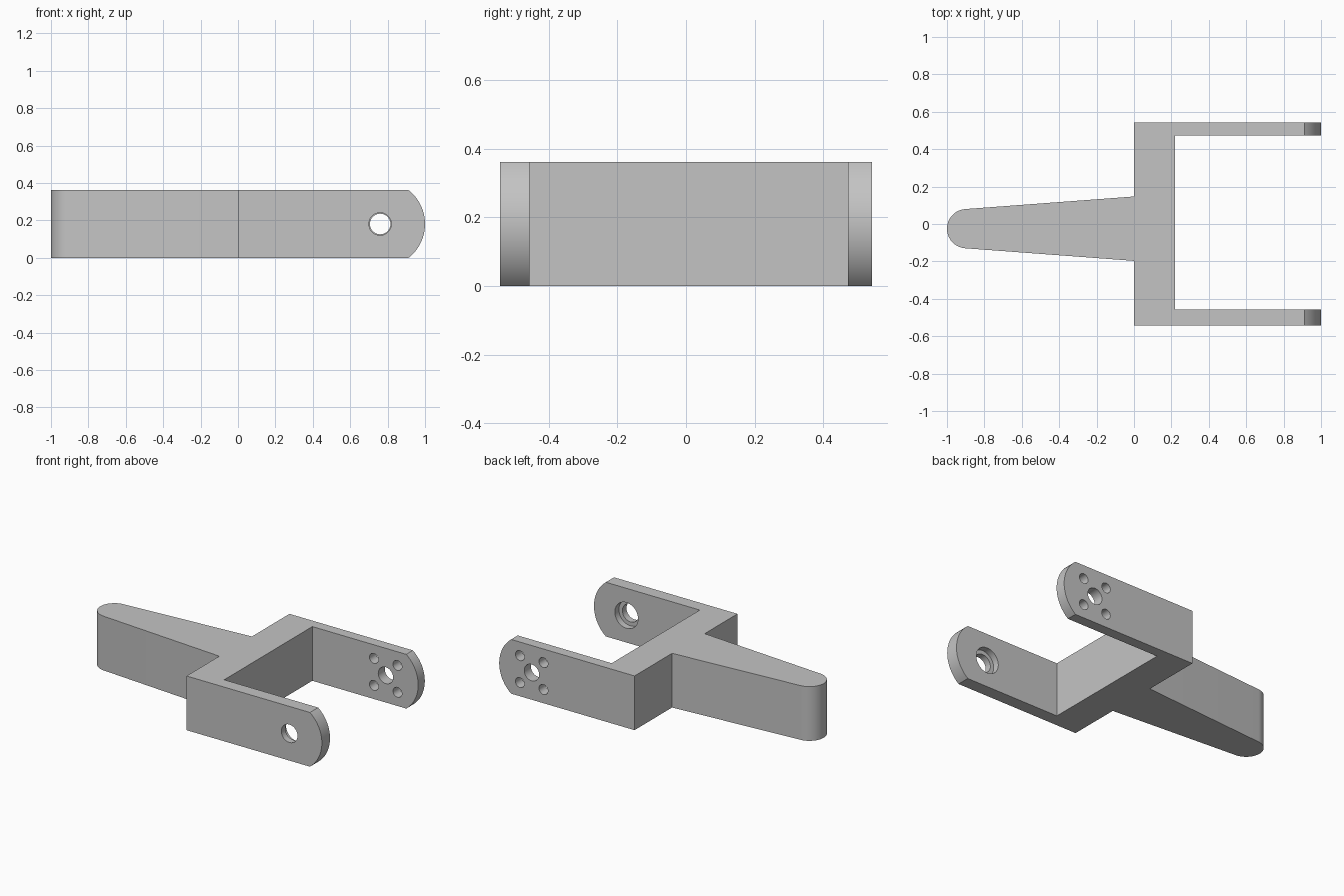
import bpy
import bmesh
from math import asin, cos, pi, radians, sin
from mathutils import Vector

if "Cube" in bpy.data.objects:
    bpy.data.objects.remove(bpy.data.objects["Cube"], do_unlink=True)

HEIGHT = 0.362
MID = HEIGHT / 2
HALF = 0.543           # half width of the fork
BORE_X = 0.76          # pivot axis position

grey = bpy.data.materials.new("plain grey")
grey.use_nodes = True
grey.diffuse_color = (0.55, 0.55, 0.55, 1)
grey.node_tree.nodes["Principled BSDF"].inputs["Base Color"].default_value = grey.diffuse_color


def arc(cx, cy, r, start, end, steps=24):
    return [(cx + r * cos(start + (end - start) * i / steps),
             cy + r * sin(start + (end - start) * i / steps)) for i in range(steps + 1)]


def prism(name, points, sweep):
    """Close a ring of 3D points and sweep it along a vector."""
    bm = bmesh.new()
    face = bm.faces.new([bm.verts.new(p) for p in points])
    swept = bmesh.ops.extrude_face_region(bm, geom=[face])
    bmesh.ops.translate(bm, vec=Vector(sweep),
                        verts=[g for g in swept["geom"] if isinstance(g, bmesh.types.BMVert)])
    bmesh.ops.recalc_face_normals(bm, faces=bm.faces)
    mesh = bpy.data.meshes.new(name)
    bm.to_mesh(mesh)
    bm.free()
    mesh.materials.append(grey)
    obj = bpy.data.objects.new(name, mesh)
    bpy.context.collection.objects.link(obj)
    return obj


def carve(target, cutter, operation):
    """Apply a boolean and discard its cutter."""
    cutter.hide_render = True
    mod = target.modifiers.new("carve", "BOOLEAN")
    mod.operation, mod.solver, mod.object = operation, "EXACT", cutter
    bpy.context.view_layer.objects.active = target
    bpy.ops.object.modifier_apply(modifier=mod.name)
    bpy.data.objects.remove(cutter, do_unlink=True)


def drill(target, x, z, r, y0, y1):
    ring = arc(x, z, r, 0, 2 * pi, 40)[:-1]
    carve(target, prism("drill", [(px, y0, pz) for px, pz in ring], (0, y1 - y0, 0)), "DIFFERENCE")


# Plan outline: fork arms, crossbar and tapered tongue with a round nose
nose = arc(-0.895, -0.025, 0.105, radians(94), radians(266))
outline = [(1.1, HALF), (0, HALF), (0, 0.147), *nose, (0, -0.197), (0, -HALF),
           (1.1, -HALF), (1.1, -0.457), (0.218, -0.457), (0.218, 0.473), (1.1, 0.473)]
fork = prism("fork_bracket", [(x, y, 0) for x, y in outline], (0, 0, HEIGHT))

# Round both arm ends in side view
r_end = 0.23
half_angle = asin(MID / r_end)
ends = arc(1 - r_end, MID, r_end, -half_angle, half_angle)
side = [(-1.2, -0.1), (ends[0][0], -0.1), *ends, (ends[-1][0], HEIGHT + 0.1), (-1.2, HEIGHT + 0.1)]
carve(fork, prism("end_profile", [(x, -0.7, z) for x, z in side], (0, 1.4, 0)), "INTERSECT")

# Front arm: through hole with a counterbore on the inside face
drill(fork, BORE_X, MID, 0.06, -0.7, -0.3)
drill(fork, BORE_X, MID, 0.086, -0.5, -0.3)

# Back arm: central hole surrounded by four screw holes
drill(fork, BORE_X, MID, 0.055, 0.3, 0.7)
for sx in (-1, 1):
    for sz in (-1, 1):
        drill(fork, BORE_X + sx * 0.087, MID + sz * 0.09, 0.033, 0.3, 0.7)

# Smooth the curved walls, keep the edges crisp
bpy.ops.object.select_all(action="DESELECT")
fork.select_set(True)
bpy.context.view_layer.objects.active = fork
bpy.ops.object.shade_smooth_by_angle(angle=radians(25))
